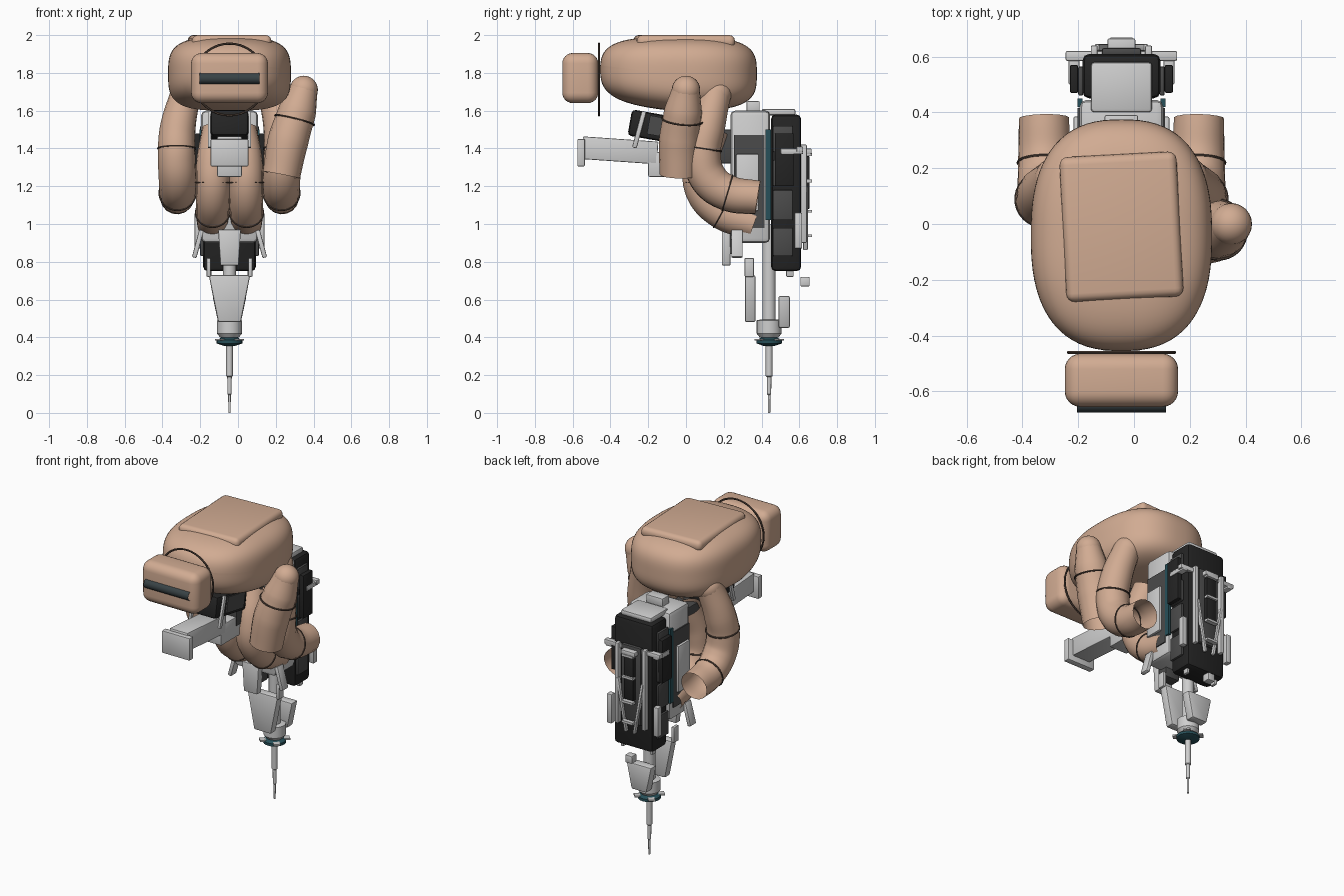
import bpy, bmesh, math
from mathutils import Vector, Matrix

old = bpy.data.objects.get("Cube")
if old:
    bpy.data.objects.remove(old, do_unlink=True)

CX = -0.045  # mirror plane of the figure


def material(name, r, g, b):
    m = bpy.data.materials.new(name)
    m.use_nodes = True
    m.diffuse_color = (r, g, b, 1)
    m.node_tree.nodes["Principled BSDF"].inputs["Base Color"].default_value = (r, g, b, 1)
    return m


SKIN = material("warm tan", 0.64, 0.41, 0.29)
SEAM = material("seam brown", 0.09, 0.06, 0.045)
WHITE = material("light grey", 0.62, 0.62, 0.62)
GREY = material("dark grey", 0.07, 0.07, 0.07)
BLACK = material("soft black", 0.018, 0.018, 0.018)
TEAL = material("deep teal", 0.02, 0.08, 0.10)
VISOR = material("visor slate", 0.04, 0.055, 0.06)


def finish(name, bm, mat, smooth=True):
    bmesh.ops.recalc_face_normals(bm, faces=bm.faces)
    me = bpy.data.meshes.new(name)
    bm.to_mesh(me)
    bm.free()
    me.materials.append(mat)
    ob = bpy.data.objects.new(name, me)
    bpy.context.collection.objects.link(ob)
    if smooth:
        bpy.ops.object.select_all(action='DESELECT')
        ob.select_set(True)
        bpy.context.view_layer.objects.active = ob
        bpy.ops.object.shade_smooth_by_angle(angle=math.radians(35))
    return ob


# Box from its extents, x given relative to the mirror plane
def box(name, mat, x, y, z, bevel=0.006, rot=(0, 0, 0), taper=1.0, seg=2):
    bm = bmesh.new()
    bmesh.ops.create_cube(bm, size=1)
    for v in bm.verts:
        k = taper if v.co.z < 0 else 1
        v.co = Vector((v.co.x * (x[1] - x[0]) * k, v.co.y * (y[1] - y[0]), v.co.z * (z[1] - z[0])))
    if bevel:
        bmesh.ops.bevel(bm, geom=bm.edges[:], offset=bevel, segments=seg, profile=0.5, affect='EDGES')
    ob = finish(name, bm, mat)
    ob.location = (CX + sum(x) / 2, sum(y) / 2, sum(z) / 2)
    ob.rotation_euler = [math.radians(a) for a in rot]
    return ob


def pair(name, mat, x, y, z, **kw):
    box("left_" + name, mat, x, y, z, **kw)
    if "rot" in kw:
        r = kw["rot"]
        kw["rot"] = (r[0], -r[1], -r[2])
    box("right_" + name, mat, (-x[1], -x[0]), y, z, **kw)


# Turned part around a vertical axis from (radius, height) steps
def lathe(name, mat, steps, y, sides=24):
    bm = bmesh.new()
    rings = [[bm.verts.new((CX + r * math.cos(i * math.tau / sides), y + r * math.sin(i * math.tau / sides), z))
              for i in range(sides)] for r, z in steps]
    for a, b in zip(rings, rings[1:]):
        for i in range(sides):
            bm.faces.new((a[i], a[i - 1], b[i - 1], b[i]))
    bm.faces.new(rings[0])
    bm.faces.new(rings[-1])
    return finish(name, bm, mat)


# Tube through (x, y, z, radius) points
def tube(name, mat, pts, mirror=1, res=8):
    cu = bpy.data.curves.new(name + "_path", 'CURVE')
    cu.dimensions = '3D'
    cu.bevel_depth = 1
    cu.bevel_resolution = 6
    cu.resolution_u = res
    sp = cu.splines.new('BEZIER')
    sp.bezier_points.add(len(pts) - 1)
    for p, (x, y, z, r) in zip(sp.bezier_points, pts):
        p.co = (CX + mirror * x, y, z)
        p.radius = r
        p.handle_left_type = p.handle_right_type = 'AUTO'
    tmp = bpy.data.objects.new(name + "_path", cu)
    bpy.context.collection.objects.link(tmp)
    bpy.context.view_layer.update()
    me = tmp.to_mesh()
    bm = bmesh.new()
    bm.from_mesh(me)
    tmp.to_mesh_clear()
    bpy.data.objects.remove(tmp)
    return finish(name, bm, mat)


def ball(name, mat, c, r):
    bm = bmesh.new()
    bmesh.ops.create_uvsphere(bm, u_segments=24, v_segments=14, radius=r)
    bmesh.ops.translate(bm, verts=bm.verts, vec=(CX + c[0], c[1], c[2]))
    return finish(name, bm, mat)


# Thin ring around an axis
def ring(name, mat, c, axis, radius, thick):
    bm = bmesh.new()
    q = Vector(axis).normalized().to_track_quat('Z', 'Y').to_matrix()
    n, k = 40, 6
    vs = []
    for i in range(n):
        a = i * math.tau / n
        row = []
        for j in range(k):
            b = j * math.tau / k
            w = radius + thick * math.cos(b)
            p = q @ Vector((w * math.cos(a), w * math.sin(a), thick * math.sin(b)))
            row.append(bm.verts.new(p + Vector((CX + c[0], c[1], c[2]))))
        vs.append(row)
    for i in range(n):
        for j in range(k):
            bm.faces.new((vs[i][j], vs[i - 1][j], vs[i - 1][j - 1], vs[i][j - 1]))
    return finish(name, bm, mat)


# Torso: squashed rounded volume, lifted a little under the front
bm = bmesh.new()
bmesh.ops.create_cube(bm, size=2)
bmesh.ops.subdivide_edges(bm, edges=bm.edges[:], cuts=19, use_grid_fill=True)
for v in bm.verts:
    x, y, z = v.co
    d = ((abs(x) ** 2.5 + abs(y) ** 2.5) ** (3.4 / 2.5) + abs(z) ** 3.4) ** (1 / 3.4)
    x, y, z = x / d, y / d, z / d
    lift = 0.05 * max(0, -y - 0.1) if z < 0 else 0
    v.co = (CX + 0.325 * x, -0.04 + 0.415 * y, 1.795 + 0.195 * z + lift)
finish("torso", bm, SKIN)
box("torso_top_panel", SKIN, (-0.21, 0.21), (-0.27, 0.25), (1.93, 2.0), bevel=0.03, rot=(0, 0, 3), seg=4)

# Head, collar ring and visor
box("head", SKIN, (-0.203, 0.203), (-0.655, -0.465), (1.64, 1.905), bevel=0.055, seg=6)
ring("collar_ring", SEAM, (0, -0.46, 1.765), (0, 1, 0), 0.19, 0.006)
tube("visor", VISOR, [(-0.16, -0.645, 1.77, 0.03), (0.16, -0.645, 1.77, 0.03)])

# Raised left sleeve
sleeve = [(0.393, 0, 1.71, 0.075), (0.36, -0.015, 1.6, 0.1), (0.31, -0.035, 1.44, 0.108), (0.275, -0.04, 1.26, 0.1)]
tube("raised_sleeve", SKIN, sleeve)
ball("raised_sleeve_tip", SKIN, (0.393, 0, 1.71), 0.075)
ring("raised_sleeve_seam", SEAM, (0.345, -0.02, 1.55), (0.25, 0.1, 1), 0.107, 0.005)

# Arms and legs, open at the ends
arm = [(0.23, 0.16, 1.7, 0.08), (0.275, 0.11, 1.5, 0.095), (0.28, 0.085, 1.36, 0.1), (0.275, 0.12, 1.24, 0.1),
       (0.275, 0.22, 1.165, 0.096), (0.278, 0.38, 1.14, 0.09)]
leg = [(0.06, 0.14, 1.5, 0.085), (0.085, 0.08, 1.33, 0.09), (0.088, 0.085, 1.18, 0.09),
       (0.09, 0.19, 1.06, 0.088), (0.09, 0.36, 1.0, 0.082)]
for side, s in (("left", 1), ("right", -1)):
    tube(side + "_arm", SKIN, arm, s)
    ball(side + "_shoulder", SKIN, (s * 0.23, 0.16, 1.69), 0.082)
    ring(side + "_arm_seam", SEAM, (s * 0.28, 0.089, 1.4), (0, 0.15, 1), 0.099, 0.005)
    ring(side + "_cuff_seam", SEAM, (s * 0.275, 0.22, 1.165), (0, 1, -0.3), 0.096, 0.005)
    tube(side + "_leg", SKIN, leg, s)
    ring(side + "_leg_seam", SEAM, (s * 0.088, 0.08, 1.22), (0, 0, 1), 0.09, 0.005)
    ring(side + "_ankle_seam", SEAM, (s * 0.09, 0.19, 1.06), (0, 1, -0.55), 0.088, 0.005)

# Forward beam under the head
box("beam_housing", BLACK, (-0.1, 0.1), (-0.3, 0.02), (1.44, 1.58), bevel=0.02, rot=(-10, 0, 0))
pair("housing_plate", GREY, (0.1, 0.108), (-0.2, -0.02), (1.46, 1.56), bevel=0, rot=(-10, 0, 0))
pair("housing_brace", WHITE, (0.095, 0.115), (-0.26, -0.235), (1.4, 1.6), rot=(-15, 0, 0))
box("beam", WHITE, (-0.065, 0.065), (-0.55, -0.15), (1.33, 1.45), rot=(-4, 0, 0))
box("beam_end", WHITE, (-0.1, 0.1), (-0.575, -0.535), (1.305, 1.45))
box("beam_keel", WHITE, (-0.065, 0.065), (-0.2, 0.05), (1.25, 1.38))
box("beam_link", GREY, (-0.07, 0.07), (-0.05, 0.3), (1.32, 1.5))

# Pack body
box("pack_body", WHITE, (-0.15, 0.15), (0.235, 0.445), (0.9, 1.6), bevel=0.025)
box("pack_cap", WHITE, (-0.06, 0.06), (0.32, 0.39), (1.59, 1.65))
box("pack_lid", WHITE, (-0.11, 0.11), (0.4, 0.58), (1.575, 1.61), bevel=0.012)
pair("pack_recess", GREY, (0.148, 0.157), (0.255, 0.415), (0.98, 1.47), bevel=0)
pair("pack_door", WHITE, (0.15, 0.172), (0.265, 0.385), (1.07, 1.37))
pair("pack_strip", TEAL, (0.14, 0.158), (0.42, 0.45), (1.02, 1.5), bevel=0)

# Rear column with side and back plating
box("rear_column", BLACK, (-0.14, 0.14), (0.45, 0.61), (0.75, 1.58), bevel=0.025)
for i, (a, b) in enumerate(((0.83, 0.98), (1.02, 1.18), (1.2, 1.34), (1.38, 1.52))):
    pair("column_panel_%d" % i, GREY, (0.137, 0.155), (0.46, 0.565), (a, b))
box("back_plate", GREY, (-0.07, 0.07), (0.605, 0.63), (0.92, 1.42))
box("back_window", BLACK, (-0.035, 0.035), (0.625, 0.655), (1.08, 1.36))
pair("back_rail", WHITE, (0.085, 0.11), (0.6, 0.64), (0.9, 1.42))
pair("back_strut", WHITE, (0.05, 0.068), (0.62, 0.645), (0.86, 1.2), rot=(0, 10, 0))
box("back_crossbar", WHITE, (-0.2, 0.2), (0.585, 0.62), (1.38, 1.41))
box("back_bridge", WHITE, (-0.05, 0.05), (0.61, 0.665), (1.37, 1.4))
for i, z in enumerate((0.93, 1.06, 1.22, 1.36)):
    box("back_rung_%d" % i, WHITE, (-0.04, 0.04), (0.64, 0.668), (z, z + 0.015), bevel=0)
pair("side_rail", WHITE, (0.15, 0.185), (0.575, 0.615), (0.87, 1.06))
pair("side_pod", BLACK, (0.155, 0.185), (0.47, 0.57), (1.2, 1.48))
pair("side_clip", WHITE, (0.15, 0.19), (0.5, 0.62), (1.37, 1.4))
pair("lower_fin", WHITE, (0.155, 0.18), (0.24, 0.3), (0.82, 0.97), rot=(0, -15, 0))
pair("lower_fork", WHITE, (0.095, 0.115), (0.53, 0.57), (0.72, 0.82))
box("rear_nub", WHITE, (-0.025, 0.025), (0.605, 0.655), (0.67, 0.72))

# Mast, shields and spike
box("mast_front_block", WHITE, (-0.06, 0.06), (0.19, 0.235), (0.78, 0.97), taper=0.8)
box("mast_front_link", GREY, (-0.05, 0.05), (0.22, 0.3), (0.84, 0.95))
lathe("mast", WHITE, [(0.035, 0.45), (0.035, 1.0)], 0.44)
box("front_shield", WHITE, (-0.11, 0.11), (0.312, 0.368), (0.48, 0.73), bevel=0.01, taper=0.55)
box("rear_shield", WHITE, (-0.09, 0.09), (0.49, 0.55), (0.45, 0.62), bevel=0.01, taper=0.6)
pair("shield_peg", WHITE, (0.1, 0.122), (0.31, 0.36), (0.72, 0.82))
lathe("mast_collar", WHITE, [(0.05, 0.4), (0.066, 0.42), (0.066, 0.49), (0.04, 0.495)], 0.44)
lathe("spike_disc", TEAL, [(0.03, 0.355), (0.068, 0.368), (0.068, 0.385), (0.04, 0.4)], 0.44)
for i in range(4):
    a = math.tau * (i + 0.5) / 4
    b = box("disc_tab_%d" % i, WHITE, (-0.03, 0.03), (-0.02, 0.02), (0.383, 0.393), bevel=0)
    b.location = (CX + 0.06 * math.cos(a), 0.44 + 0.06 * math.sin(a), 0.387)
    b.rotation_euler = (0, 0, a)
lathe("spike", WHITE, [(0.018, 0.37), (0.018, 0.195), (0.012, 0.19), (0.011, 0.1), (0.007, 0.095), (0.006, 0)], 0.44, 12)
